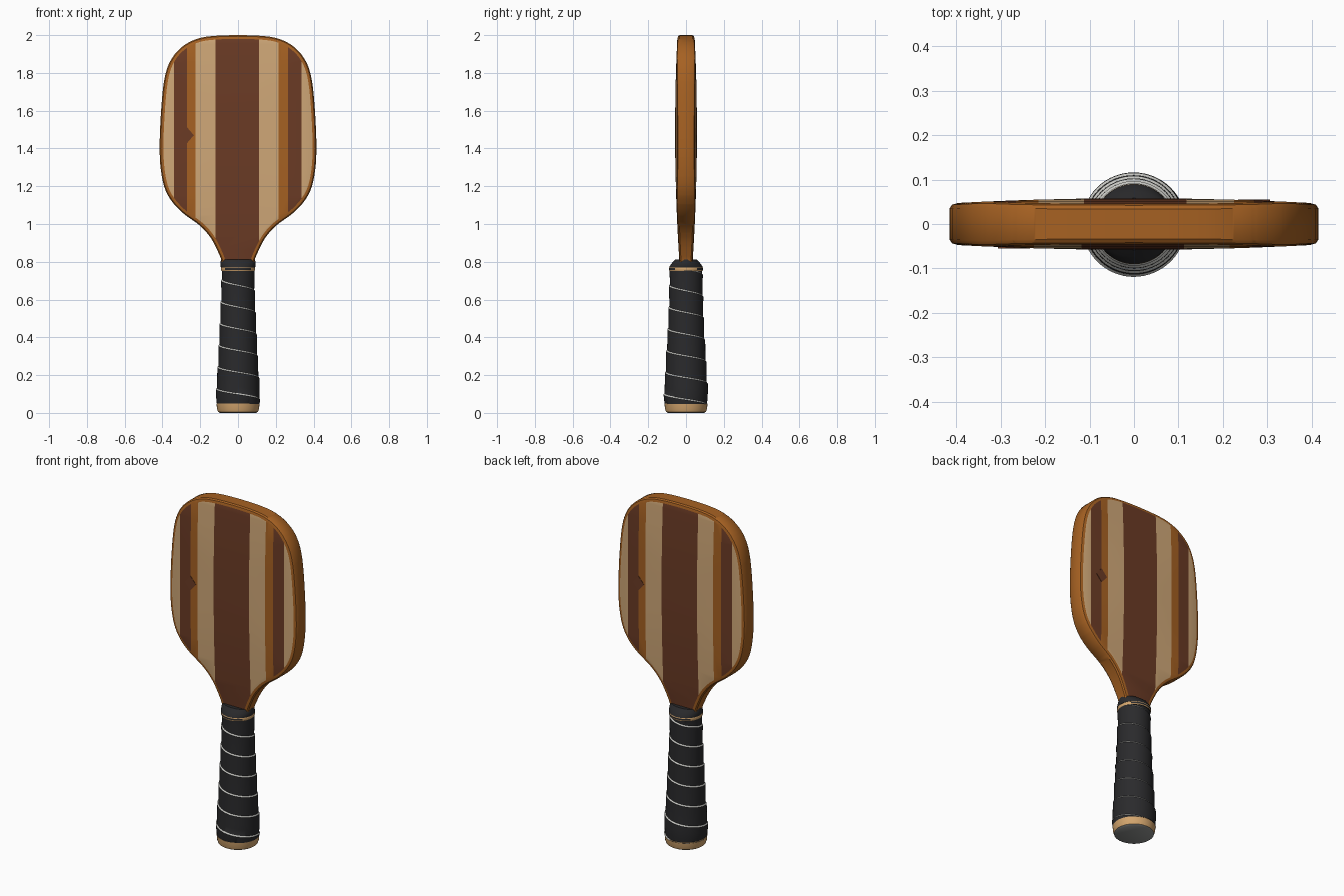
import bpy, bmesh, math
from mathutils import Vector

cube = bpy.data.objects.get("Cube")
if cube:
    bpy.data.objects.remove(cube)


def material(name, r, g, b):
    lin = [((c / 255 + 0.055) / 1.055) ** 2.4 for c in (r, g, b)] + [1]
    m = bpy.data.materials.new(name)
    m.use_nodes = True
    m.diffuse_color = lin
    m.node_tree.nodes["Principled BSDF"].inputs["Base Color"].default_value = lin
    return m


amber = material("amber wood", 166, 97, 34)
maple = material("pale wood", 208, 168, 120)
walnut = material("dark wood", 107, 59, 37)
tape = material("black tape", 42, 42, 44)
edge = material("tape edge", 205, 205, 200)
tan = material("tan wood", 212, 166, 110)
grey = material("grey plug", 140, 142, 140)


def finish(name, bm, mats):
    bmesh.ops.remove_doubles(bm, verts=bm.verts, dist=0.00005)
    bmesh.ops.recalc_face_normals(bm, faces=bm.faces)
    mesh = bpy.data.meshes.new(name)
    bm.to_mesh(mesh)
    bm.free()
    for m in mats:
        mesh.materials.append(m)
    ob = bpy.data.objects.new(name, mesh)
    bpy.context.collection.objects.link(ob)
    bpy.ops.object.select_all(action='DESELECT')
    ob.select_set(True)
    bpy.context.view_layer.objects.active = ob
    bpy.ops.object.shade_smooth_by_angle(angle=math.radians(35))
    return ob


def bridge(bm, loops):
    """Join equal closed vertex loops; returns the faces of each band."""
    bands = []
    for a, b in zip(loops, loops[1:]):
        n = len(a)
        bands.append([bm.faces.new((a[i], a[(i + 1) % n], b[(i + 1) % n], b[i]))
                      for i in range(n)])
    return bands


def lathe(name, profile, mats, bands, caps=(0, 0), n=64):
    """Elliptical sections (z, rx, ry) joined bottom to top."""
    bm = bmesh.new()
    turn = [math.tau * i / n for i in range(n)]
    loops = [[bm.verts.new((rx * math.cos(t), ry * math.sin(t), z)) for t in turn]
             for z, rx, ry in profile]
    for faces, index in zip(bridge(bm, loops), bands):
        for f in faces:
            f.material_index = index
    for loop, index in zip((loops[0], loops[-1]), caps):
        bm.faces.new(loop).material_index = index
    return finish(name, bm, mats)


# Paddle outline: half profile from the top centre down into the grip
half = [Vector(p) for p in (
    (0, 2), (.11, 1.997), (.2, 1.985), (.28, 1.95), (.345, 1.885), (.385, 1.79),
    (.405, 1.63), (.415, 1.4), (.403, 1.25), (.37, 1.15), (.3, 1.065),
    (.2, .99), (.14, .92), (.1, .84), (.086, .8), (.08, .76))]


def smooth(pts, steps=4):
    out = []
    for i in range(len(pts) - 1):
        a, b, c = pts[max(i - 1, 0)], pts[i], pts[i + 1]
        d = pts[min(i + 2, len(pts) - 1)]
        for k in range(steps):
            t = k / steps
            out.append(0.5 * (2 * b + (c - a) * t + (2 * a - 5 * b + 4 * c - d) * t * t
                              + (3 * b - a - 3 * c + d) * t ** 3))
    return out + [pts[-1]]


right_side = smooth(half)
outline = right_side + [Vector((-p.x, p.y)) for p in reversed(right_side[1:])]


def inset(d):
    n, out = len(outline), []
    for i, p in enumerate(outline):
        t = (outline[(i + 1) % n] - outline[i - 1]).normalized()
        out.append(p + Vector((t.y, -t.x)) * d)
    return out


def half_thickness(x, z):
    across = 0.012 * (x / 0.42) ** 2
    along = 0.013 * ((z - 1.5) / 0.5) ** 2 if z > 1.5 else 0.023 * ((1.5 - z) / 0.7) ** 2
    return 0.058 - max(across, along)


# Paddle body: lofted rim with a striped, slightly domed face on each side
stripes = [-.34, -.27, -.225, -.118, .112, .215, .265, .335]
order = [1, 2, 0, 1, 2, 1, 0, 2, 1]
bm = bmesh.new()
loops = []
for d, f in ((.02, -1), (.006, -.93), (0, -.75), (0, .75), (.006, .93), (.02, 1)):
    loops.append([bm.verts.new((p.x, f, p.y)) for p in inset(d)])
bridge(bm, loops)
bm.faces.new(loops[0])
bm.faces.new(loops[-1])


def cut(co, no):
    bmesh.ops.bisect_plane(bm, geom=bm.verts[:] + bm.edges[:] + bm.faces[:],
                           plane_co=co, plane_no=no, dist=1e-5)


for i in range(12):
    cut((0, 0, 0.853 + 0.1 * i), (0, 0, 1))
for x in stripes + [-s for s in stripes]:
    cut((x, 0, 0), (1, 0, 0))
for f in bm.faces:
    c = f.calc_center_median()
    if abs(c.y) > 0.99:
        x = c.x if c.y < 0 else -c.x
        f.material_index = order[sum(x > s for s in stripes)]
for v in bm.verts:
    v.co.y *= half_thickness(v.co.x, v.co.z)
finish("paddle_body", bm, [amber, maple, walnut])

# Small grain knot beside the outer dark stripe, one on each face
for label, s in (("front", -1), ("back", 1)):
    bm = bmesh.new()
    bmesh.ops.create_cube(bm, size=1)
    for v in bm.verts:
        x, y, z = v.co
        v.co = (s * (0.27 + (x + z) * 0.036), s * (half_thickness(.25, 1.47) + y * 0.003),
                1.47 + (x - z) * 0.042)
    finish("grain_knot_" + label, bm, [walnut])

# Grip: overlapping tape wound down the handle, with a pale upward ledge per turn
grip_shape = [(.05, .111), (.1, .114), (.2, .107), (.4, .096), (.6, .087), (.78, .083)]


def grip_radius(z):
    for (z0, r0), (z1, r1) in zip(grip_shape, grip_shape[1:]):
        if z <= z1:
            return r0 + (r1 - r0) * (z - z0) / (z1 - z0)
    return grip_shape[-1][1]


pitch, per_turn = 0.115, 64
section = [(0, 0), (.3, .0015), (.6, .003), (.94, .005), (1, 0)]
bm = bmesh.new()
previous = None
for i in range(per_turn * 8 + 1):
    a = math.tau * i / per_turn
    row = []
    for frac, lift in section:
        z = min(max(0.823 - pitch * (i / per_turn - frac), 0.048), 0.762)
        r = grip_radius(z) + lift
        row.append(bm.verts.new((-r * math.cos(a), -r * math.sin(a), z)))
    if previous:
        for k in range(len(section) - 1):
            f = bm.faces.new((previous[k], row[k], row[k + 1], previous[k + 1]))
            f.material_index = int(k == len(section) - 2)
    previous = row
bmesh.ops.dissolve_degenerate(bm, edges=bm.edges, dist=0.00005)
finish("grip_tape", bm, [tape, edge])

# Butt cap with a plug underneath
lathe("butt_cap", [(0, .096, .096), (.006, .106, .106), (.02, .111, .111), (.05, .114, .114)],
      [tan, grey], [1, 0, 0], caps=(1, 0))

# Trim ring: tan at the sides, split by a dark line on the broad faces
ring = lathe("trim_ring", [(.752, .088, .088), (.757, .09, .09), (.766, .09, .09), (.772, .088, .088)],
             [tan, tape], [0, 0, 0], caps=(1, 1))
for p in ring.data.polygons:
    if 0.758 < p.center.z < 0.765 and abs(p.center.y) > 0.055:
        p.material_index = 1

# Collar closing the tape around the neck
lathe("collar", [(.77, .09, .089), (.778, .093, .086), (.795, .093, .073), (.812, .09, .058)],
      [tape], [0, 0, 0])
